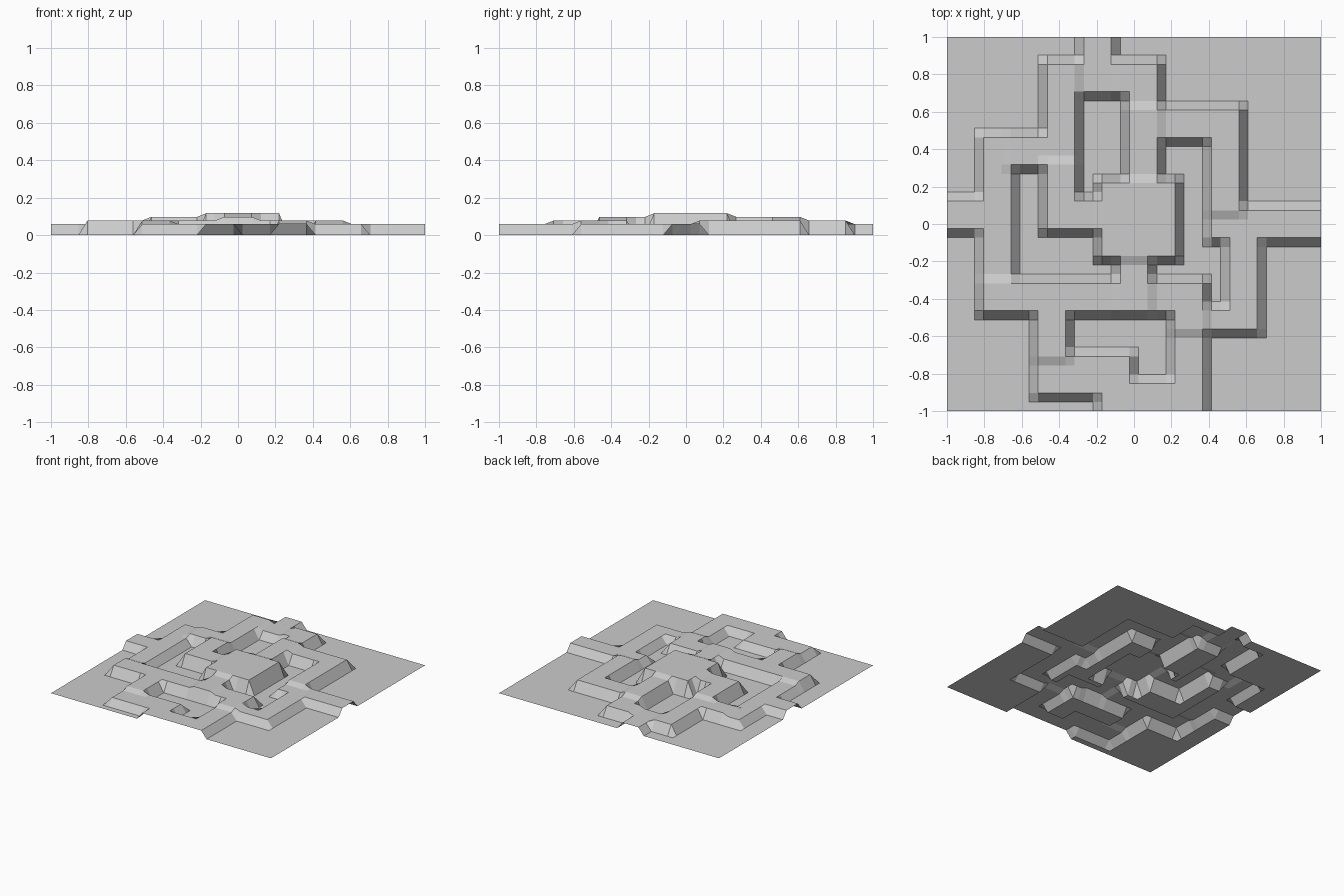
import bpy

if "Cube" in bpy.data.objects:
    bpy.data.objects.remove(bpy.data.objects["Cube"])

N = 41                                  # grid cells per side
BASE, STEP = 0.0585, 0.0195             # first path level, rise per level
height = [[0.0] * (N + 1) for _ in range(N + 1)]


def fill(level, rects):
    """Set grid points in (i0, i1, j0, j1) rectangles to a level; 0 is ground."""
    z = BASE + STEP * (level - 1) if level else 0.0
    for i0, i1, j0, j1 in rects:
        for i in range(i0, i1 + 1):
            for j in range(j0, j1 + 1):
                height[i][j] = z


# raised footprint with its four entrances
fill(1, [(0, 4, 20, 23), (4, 32, 11, 30), (11, 32, 30, 33), (11, 23, 33, 38),
         (15, 18, 38, 41), (32, 34, 9, 22), (34, 41, 19, 22),
         (10, 34, 9, 11), (10, 28, 2, 9), (17, 28, 0, 2)])

# second level walkways
fill(2, [(7, 14, 28, 30), (7, 10, 27, 27), (11, 14, 30, 38), (19, 23, 34, 38),
         (24, 32, 30, 33), (29, 32, 22, 33),
         (4, 18, 11, 14), (10, 13, 6, 11), (23, 28, 9, 14)])

# third level approaches to the centre
fill(3, [(11, 14, 20, 27), (14, 16, 20, 23), (20, 23, 26, 33), (19, 22, 11, 16)])

# sunken pits between the walkways
fill(0, [(15, 19, 26, 34), (15, 16, 24, 26),
         (24, 28, 26, 29), (26, 28, 15, 29), (28, 30, 12, 18), (23, 26, 15, 16),
         (29, 30, 12, 18),
         (8, 10, 15, 26), (8, 16, 15, 19), (16, 18, 15, 16),
         (14, 24, 7, 10), (21, 24, 4, 7)])
# path edge beside the lower right pit, where its arm narrows
fill(2, [(28, 28, 12, 14)])

# central platform
fill(4, [(17, 25, 17, 25)])

# open sheet built from the height grid
verts = [(-1 + 2 * i / N, -1 + 2 * j / N, height[i][j])
         for i in range(N + 1) for j in range(N + 1)]
W = N + 1
faces = [(i * W + j, (i + 1) * W + j, (i + 1) * W + j + 1, i * W + j + 1)
         for i in range(N) for j in range(N)]
mesh = bpy.data.meshes.new("terrain_sheet")
mesh.from_pydata(verts, [], faces)
mesh.update()
terrain = bpy.data.objects.new("terrain_sheet", mesh)
bpy.context.collection.objects.link(terrain)
